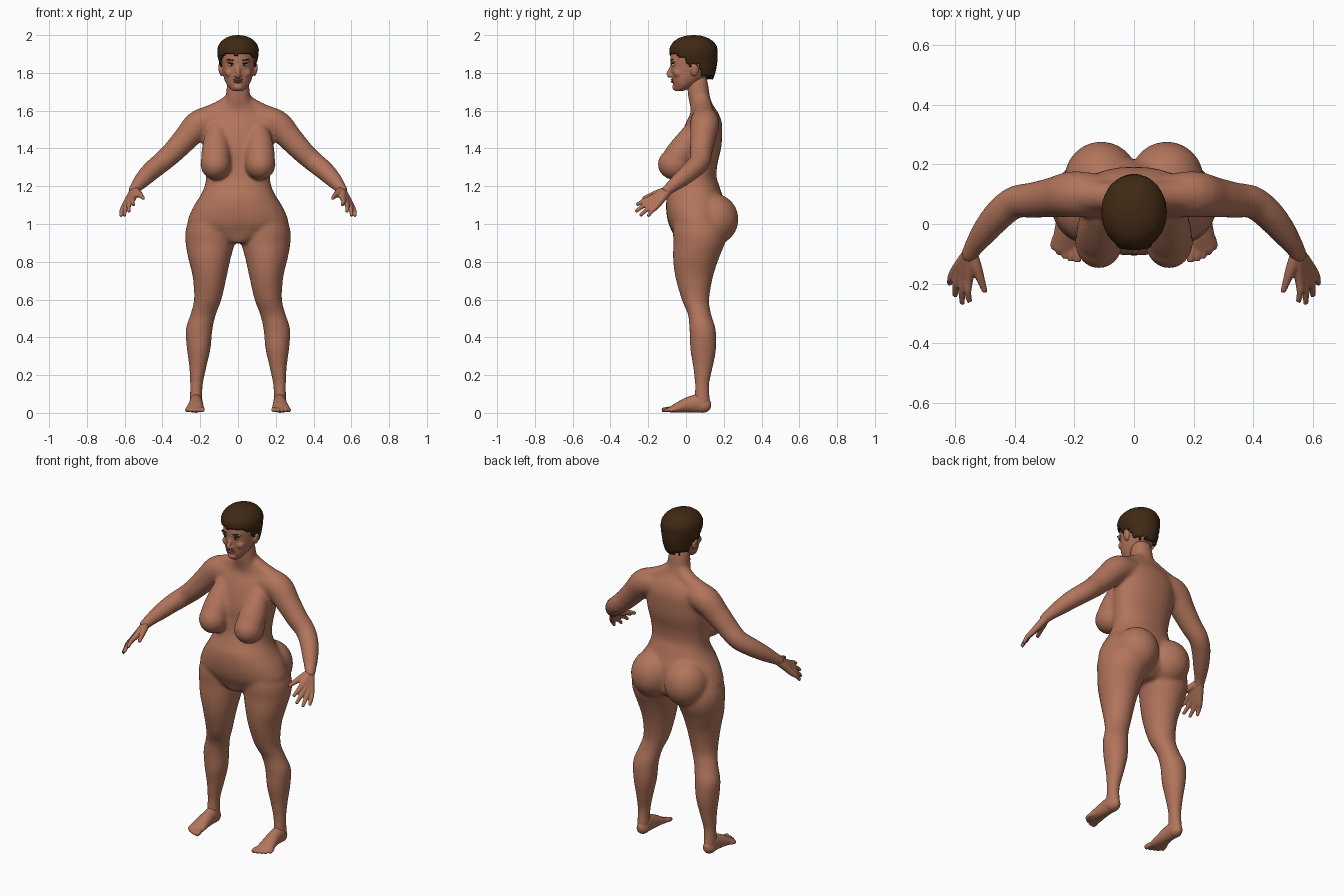
import bpy, bmesh, math, random
from mathutils import Vector, Matrix

random.seed(4)
default_cube = bpy.data.objects.get("Cube")
if default_cube:
    bpy.data.objects.remove(default_cube, do_unlink=True)


def make_material(name, red, green, blue):
    material = bpy.data.materials.new(name)
    material.use_nodes = True
    colour = (red, green, blue, 1)
    material.diffuse_color = colour
    material.node_tree.nodes["Principled BSDF"].inputs["Base Color"].default_value = colour
    return material


skin = make_material("skin", .44, .175, .105)
hair_brown = make_material("hair brown", .05, .022, .007)
lip_tone = make_material("lip tone", .30, .105, .07)
eye_white = make_material("eye white", .55, .5, .46)
dark_brown = make_material("dark brown", .02, .012, .008)


def spline(rows, steps=4):
    """Smoothly interpolate section rows (Catmull-Rom)."""
    result = []
    for i in range(len(rows) - 1):
        a, b = rows[max(i - 1, 0)], rows[i]
        c, d = rows[i + 1], rows[min(i + 2, len(rows) - 1)]
        for k in range(steps):
            t = k / steps
            result.append([q + .5 * t * (r - p + t * (2 * p - 5 * q + 4 * r - s
                           + t * (3 * (q - r) + s - p))) for p, q, r, s in zip(a, b, c, d)])
    return result + [list(rows[-1])]


def tube(bm, rows, level=False, power=2.0, sides=28):
    """Loft ellipses (x, y, z, radius, radius) flat or square to the path."""
    rows = spline(rows)
    rings = []
    for i, (x, y, z, ru, rv) in enumerate(rows):
        u, v = Vector((1, 0, 0)), Vector((0, 1, 0))
        if not level:
            after, before = rows[min(i + 1, len(rows) - 1)], rows[max(i - 1, 0)]
            tangent = (Vector(after[:3]) - Vector(before[:3])).normalized()
            u = tangent.cross(Vector((0, 0, 1))).normalized()
            v = u.cross(tangent)
        ring = []
        for k in range(sides):
            angle = math.tau * k / sides
            c, s = math.cos(angle), math.sin(angle)
            c = math.copysign(abs(c) ** (2 / power), c)
            s = math.copysign(abs(s) ** (2 / power), s)
            ring.append(bm.verts.new(Vector((x, y, z)) + u * c * ru + v * s * rv))
        rings.append(ring)
    for low, high in zip(rings, rings[1:]):
        for k in range(sides):
            n = (k + 1) % sides
            bm.faces.new((low[k], low[n], high[n], high[k]))
    bm.faces.new(rings[0][::-1])
    bm.faces.new(rings[-1])


def round_tube(bm, rows):
    tube(bm, [row + (row[-1],) for row in rows])


def blob(bm, centre, radii, tilt=0):
    place = (Matrix.Translation(centre) @ Matrix.Rotation(tilt, 4, 'Y')
             @ Matrix.Diagonal((*radii, 1)))
    bmesh.ops.create_uvsphere(bm, u_segments=24, v_segments=16, radius=1, matrix=place)


def mirror(bm):
    """Copy everything built so far to the other side."""
    copy = bmesh.ops.duplicate(bm, geom=bm.verts[:] + bm.edges[:] + bm.faces[:])["geom"]
    for item in copy:
        if isinstance(item, bmesh.types.BMVert):
            item.co.x *= -1
    bmesh.ops.reverse_faces(bm, faces=[f for f in copy if isinstance(f, bmesh.types.BMFace)])


def finish(bm, name, material, voxel=0, smoothing=0):
    bmesh.ops.recalc_face_normals(bm, faces=bm.faces[:])
    for face in bm.faces:
        face.smooth = True
    mesh = bpy.data.meshes.new(name)
    bm.to_mesh(mesh)
    bm.free()
    mesh.materials.append(material)
    obj = bpy.data.objects.new(name, mesh)
    bpy.context.collection.objects.link(obj)
    if voxel:
        remesh = obj.modifiers.new("blend parts", 'REMESH')
        remesh.mode, remesh.voxel_size, remesh.use_smooth_shade = 'VOXEL', voxel, True
        smooth = obj.modifiers.new("soften", 'SMOOTH')
        smooth.factor, smooth.iterations = .5, smoothing
    return obj


# Body: legs, arms and chest on one side, mirrored, then the trunk
body = bmesh.new()
tube(body, [(.14, .06, 1.05, .11, .12), (.148, .07, .97, .129, .14), (.148, .07, .9, .13, .137),
            (.151, .053, .82, .113, .122), (.15, .043, .72, .09, .1), (.16, .05, .6, .073, .073),
            (.185, .072, .52, .068, .062), (.206, .088, .44, .071, .07), (.208, .091, .34, .063, .069),
            (.212, .09, .25, .047, .054), (.22, .085, .15, .034, .038), (.222, .085, .08, .033, .042),
            (.222, .085, .04, .033, .044)], level=True)
round_tube(body, [(.1, .095, 1.55, .07), (.2, .1, 1.53, .078), (.27, .09, 1.46, .068),
                  (.34, .08, 1.385, .06), (.4, .073, 1.33, .055), (.455, .03, 1.285, .052),
                  (.505, -.03, 1.235, .044), (.54, -.08, 1.195, .033), (.56, -.115, 1.165, .028)])
round_tube(body, [(.03, .085, 1.65, .045), (.1, .095, 1.6, .05), (.2, .1, 1.55, .06)])
round_tube(body, [(.11, .05, 1.5, .055), (.116, 0, 1.42, .071), (.118, -.045, 1.35, .078),
                  (.118, -.06, 1.31, .07)])
blob(body, (.118, -.06, 1.316), (.081, .09, .083))
blob(body, (.11, .15, 1.025), (.125, .128, .135))
mirror(body)
trunk = [(.05, .9, .06, .1), (.07, .95, .2, .14), (.06, 1, .265, .152), (.055, 1.05, .256, .158),
         (.053, 1.1, .232, .159), (.047, 1.15, .2, .147), (.05, 1.2, .177, .127),
         (.052, 1.25, .17, .11), (.06, 1.32, .176, .107), (.072, 1.4, .187, .114),
         (.085, 1.48, .19, .107), (.095, 1.54, .185, .094), (.097, 1.59, .145, .073),
         (.082, 1.63, .085, .061), (.07, 1.67, .066, .058), (.063, 1.73, .06, .056),
         (.06, 1.78, .05, .05)]
tube(body, [(0, y, z, rx, ry) for y, z, rx, ry in trunk], level=True, power=2.2)
finish(body, "body", skin, .009, 14)

# Hands: each finger runs from the wrist through its knuckle to the tip
hands = bmesh.new()
wrist = Vector((.548, -.09, 1.182))
index_knuckle, little_knuckle = Vector((.556, -.187, 1.135)), Vector((.602, -.158, 1.092))
tips = [(.553, -.262, 1.1), (.577, -.268, 1.065), (.601, -.243, 1.043), (.62, -.202, 1.04)]
for i, tip in enumerate(tips):
    knuckle = index_knuckle.lerp(little_knuckle, i / 3)
    middle = knuckle.lerp(Vector(tip), .5) + Vector((.004, 0, .005))
    round_tube(hands, [(*wrist, .023), (*wrist.lerp(knuckle, .5), .02), (*knuckle, .016),
                       (*middle, .0125), (*tip, .009)])
round_tube(hands, [(*wrist, .02), (.53, -.145, 1.165, .019), (.514, -.19, 1.15, .014),
                   (.5, -.23, 1.135, .009)])
mirror(hands)
finish(hands, "hands", skin, .005, 4)

# Feet: arch and heel with five toes
feet = bmesh.new()
tube(feet, [(.222, .125, .03, .018, .02), (.222, .085, .05, .034, .049), (.222, .03, .046, .037, .045),
            (.225, -.03, .032, .044, .031), (.227, -.072, .02, .048, .019), (.226, -.09, .016, .04, .013)])
blob(feet, (.222, .087, .036), (.035, .046, .036))
toes = [(.19, -.128, .014), (.213, -.124, .011), (.233, -.115, .0105), (.252, -.103, .01), (.27, -.085, .01)]
for x, y, r in toes:
    round_tube(feet, [(x * .6 + .09, y + .065, .022, r), (x, y + .025, .018, r), (x, y, r, r * .85)])
mirror(feet)
finish(feet, "feet", skin, .005, 4)

# Head: cheeks, brows, nostrils and ears, then the skull, nose and chin
head = bmesh.new()
blob(head, (.04, -.042, 1.8), (.03, .026, .026))
blob(head, (.035, -.066, 1.864), (.03, .015, .009))
blob(head, (.012, -.08, 1.785), (.01, .012, .009))
blob(head, (.093, .045, 1.815), (.01, .022, .034), .2)
mirror(head)
skull = [(-.038, 1.703, .025, .02), (-.02, 1.72, .046, .042), (0, 1.75, .066, .071),
         (.02, 1.79, .079, .096), (.035, 1.84, .087, .116), (.04, 1.89, .09, .122),
         (.045, 1.94, .082, .11), (.045, 1.98, .05, .07)]
tube(head, [(0, y, z, rx, ry) for y, z, rx, ry in skull], level=True)
round_tube(head, [(0, -.066, 1.855, .01), (0, -.08, 1.82, .011), (0, -.092, 1.79, .013),
                  (0, -.082, 1.778, .008)])
blob(head, (0, -.053, 1.724), (.027, .02, .018))
finish(head, "head", skin, .005, 4)

# Lips
lips = bmesh.new()
for z, width in ((1.764, .026), (1.753, .023)):
    blob(lips, (0, -.069, z), (width, .012, .006))
finish(lips, "lips", lip_tone)


# Eyes, irises, lashes and eyebrows in mirrored pairs
def pair(name, material, centre, radii, tilt=0):
    bm = bmesh.new()
    blob(bm, centre, radii, tilt)
    mirror(bm)
    finish(bm, name, material)


pair("eyes", eye_white, (.034, -.063, 1.842), (.015, .013, .008))
pair("irises", dark_brown, (.034, -.072, 1.843), (.0065, .0055, .0065))
pair("eyelashes", dark_brown, (.035, -.069, 1.85), (.018, .01, .003), -.08)
pair("eyebrows", dark_brown, (.037, -.072, 1.868), (.022, .012, .004), -.12)

# Hair: a cap trimmed along the hairline, around the ears and at the nape
hairline = [(-.2, 1.902), (-.06, 1.9), (-.01, 1.875), (.005, 1.835), (.02, 1.84),
            (.07, 1.84), (.09, 1.785), (.2, 1.755)]


def hairline_height(y):
    for (y0, z0), (y1, z1) in zip(hairline, hairline[1:]):
        if y <= y1:
            return z0 + (z1 - z0) * (y - y0) / (y1 - y0)
    return hairline[-1][1]


hair = bmesh.new()
cap = [(.065, 1.74, .066, .066), (.056, 1.8, .087, .099), (.045, 1.86, .101, .121),
       (.04, 1.9, .109, .127), (.04, 1.94, .106, .123), (.04, 1.975, .08, .093),
       (.04, 1.994, .042, .05), (.04, 2, .008, .01)]
tube(hair, [(0, y, z, rx, ry) for y, z, rx, ry in cap], level=True, sides=64)
trimmed = []
for face in hair.faces:
    middle = face.calc_center_median()
    if middle.z < hairline_height(middle.y) + random.uniform(-.006, .006):
        trimmed.append(face)
bmesh.ops.delete(hair, geom=trimmed, context='FACES')
for vert in hair.verts:
    if vert.co.z < 1.99:
        out = Vector((vert.co.x, vert.co.y - .04, 0)).normalized()
        vert.co += out * random.uniform(-.0012, .0012)
hair_object = finish(hair, "hair", hair_brown)
thickness = hair_object.modifiers.new("thickness", 'SOLIDIFY')
thickness.thickness, thickness.offset = .016, -1
